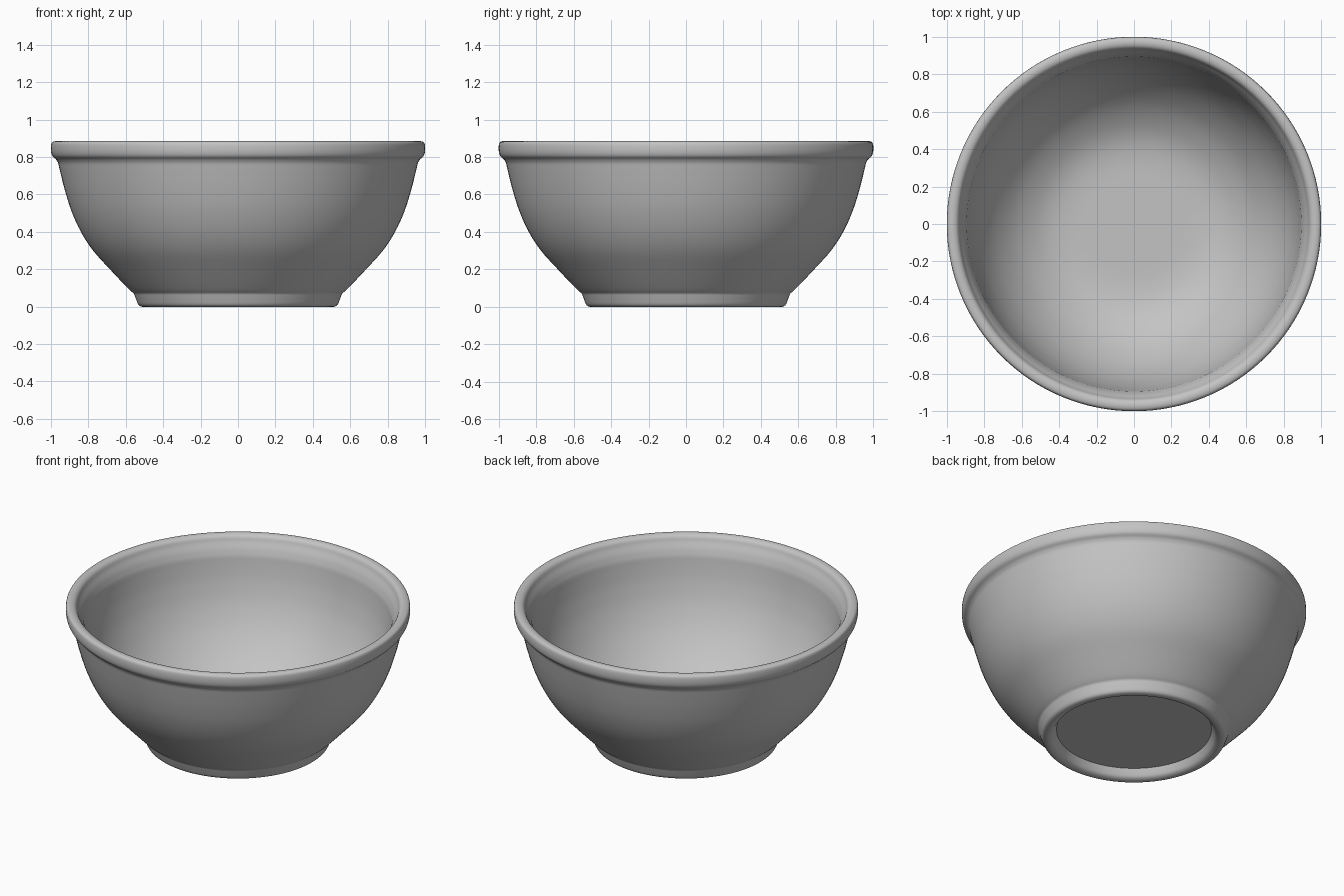
import bpy
import bmesh
from math import tau
from mathutils import Vector

SEGMENTS = 128
STEPS = 4

cube = bpy.data.objects.get("Cube")
if cube:
    bpy.data.objects.remove(cube, do_unlink=True)

glaze = bpy.data.materials.new("grey_glaze")
glaze.use_nodes = True
grey = (0.55, 0.55, 0.55, 1.0)
glaze.diffuse_color = grey
glaze.node_tree.nodes["Principled BSDF"].inputs["Base Color"].default_value = grey


def smooth_path(points):
    """Catmull-Rom curve through (radius, height) points."""
    pts = [Vector(p) for p in points]
    ext = [2 * pts[0] - pts[1]] + pts + [2 * pts[-1] - pts[-2]]
    path = []
    for a, b, c, d in zip(ext, ext[1:], ext[2:], ext[3:]):
        for i in range(STEPS):
            t = i / STEPS
            path.append(0.5 * (2 * b + (c - a) * t
                               + (2 * a - 5 * b + 4 * c - d) * t ** 2
                               + (3 * b - a - 3 * c + d) * t ** 3))
    return path + [pts[-1]]


def lathe(name, sections):
    """Spin the joined profile sections around the z axis."""
    profile = [p for section in sections for p in section]
    bm = bmesh.new()
    verts = [bm.verts.new((max(r, 0), 0, z)) for r, z in profile]
    edges = [bm.edges.new(pair) for pair in zip(verts, verts[1:])]
    bmesh.ops.spin(bm, geom=verts + edges, cent=(0, 0, 0), axis=(0, 0, 1),
                   angle=tau, steps=SEGMENTS, use_merge=True)
    bmesh.ops.remove_doubles(bm, verts=bm.verts, dist=0.0001)
    bmesh.ops.recalc_face_normals(bm, faces=bm.faces)
    mesh = bpy.data.meshes.new(name)
    bm.to_mesh(mesh)
    bm.free()
    obj = bpy.data.objects.new(name, mesh)
    bpy.context.collection.objects.link(obj)
    mesh.materials.append(glaze)
    bpy.ops.object.select_all(action="DESELECT")
    obj.select_set(True)
    bpy.context.view_layer.objects.active = obj
    bpy.ops.object.shade_smooth_by_angle(angle=0.6)
    return obj


# Recessed underside and foot ring
underside = [Vector((0, 0.055)), Vector((0.45, 0.055))]
foot = smooth_path([(0.45, 0.055), (0.462, 0.03), (0.475, 0.01), (0.495, 0),
                    (0.515, 0), (0.532, 0.01), (0.545, 0.04), (0.556, 0.07)])

# Outer wall, from the foot up to the rim
outer_wall = smooth_path([(0.556, 0.07), (0.59, 0.1), (0.685, 0.2),
                          (0.775, 0.3), (0.84, 0.4), (0.89, 0.51),
                          (0.925, 0.62), (0.948, 0.71), (0.962, 0.77)])

# Rolled rim, over the lip and into the bowl
rim = smooth_path([(0.962, 0.77), (0.973, 0.787), (0.992, 0.805), (1, 0.83),
                   (1, 0.863), (0.993, 0.879), (0.975, 0.885),
                   (0.955, 0.882), (0.94, 0.87), (0.929, 0.845),
                   (0.91, 0.81), (0.895, 0.77)])

# Inner wall and floor
inner_wall = smooth_path([(0.895, 0.77), (0.884, 0.7), (0.865, 0.61),
                          (0.825, 0.49), (0.755, 0.36), (0.655, 0.24),
                          (0.55, 0.16), (0.45, 0.113), (0.34, 0.093),
                          (0.2, 0.09), (0, 0.09)])

lathe("bowl", [underside, foot[1:], outer_wall[1:], rim[1:], inner_wall[1:]])
